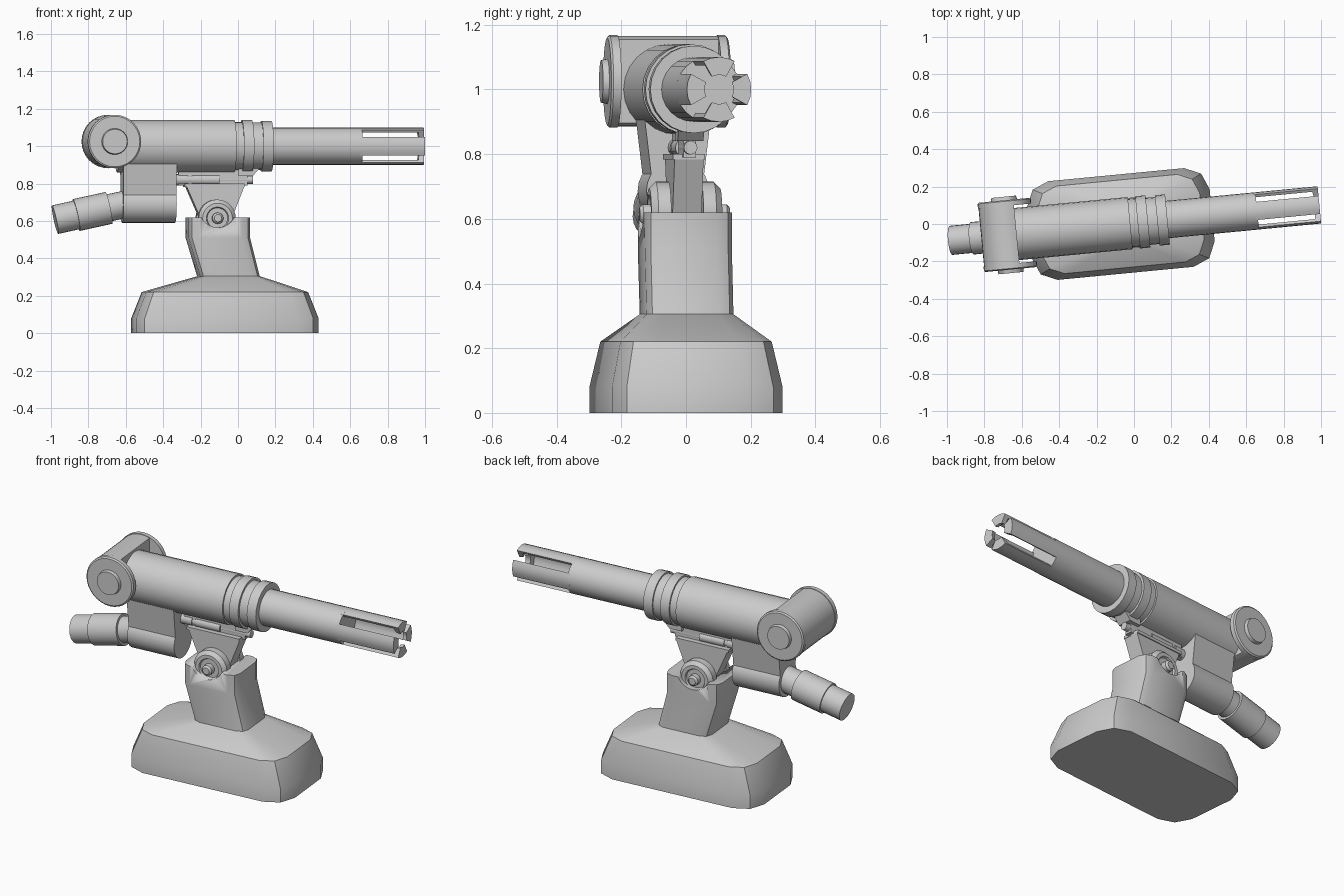
import bpy, bmesh
from math import sin, cos, pi, radians
from mathutils import Matrix, Vector

if "Cube" in bpy.data.objects:
    bpy.data.objects.remove(bpy.data.objects["Cube"])

# everything is built with the barrel along local x, then turned into place
PLACE = Matrix.Translation((-0.07, 0, 0)) @ Matrix.Rotation(radians(5.5), 4, 'Z')
AXIS_Z = 1.0


def loft(name, loops, smooth=30):
    """Skin a list of equal-length closed loops and cap both ends."""
    bm = bmesh.new()
    rings = [[bm.verts.new(PLACE @ Vector(p)) for p in loop] for loop in loops]
    n = len(rings[0])
    for a, b in zip(rings, rings[1:]):
        for i in range(n):
            j = (i + 1) % n
            bm.faces.new((a[i], a[j], b[j], b[i]))
    bm.faces.new(rings[0][::-1])
    bm.faces.new(rings[-1])
    bmesh.ops.recalc_face_normals(bm, faces=bm.faces)
    mesh = bpy.data.meshes.new(name)
    bm.to_mesh(mesh)
    bm.free()
    ob = bpy.data.objects.new(name, mesh)
    bpy.context.collection.objects.link(ob)
    bpy.ops.object.select_all(action='DESELECT')
    bpy.context.view_layer.objects.active = ob
    ob.select_set(True)
    bpy.ops.object.shade_smooth_by_angle(angle=radians(smooth))
    return ob


def lathe(name, profile, origin, axis=(1, 0, 0), sides=24):
    """Turn (distance, radius) pairs around an axis."""
    d = Vector(axis).normalized()
    u = d.cross(Vector((0, 0, 1))).normalized()
    v = d.cross(u)
    o = Vector(origin)
    return loft(name, [[o + d * t + r * (u * cos(2 * pi * i / sides) + v * sin(2 * pi * i / sides))
                        for i in range(sides)] for t, r in profile])


def rect(cx, hx, hy, z, c):
    """Rectangle with two-step chamfered corners."""
    q = [(hx, hy - c), (hx - .3 * c, hy - .3 * c), (hx - c, hy)]
    pts = q + [(-x, y) for x, y in q[::-1]] + [(-x, -y) for x, y in q] + [(x, -y) for x, y in q[::-1]]
    return [(cx + x, y, z) for x, y in pts]


def block(name, lower, upper):
    """Tapered box from two (x0, x1, half_width, z) ends."""
    return loft(name, [[(a, -h, z), (b, -h, z), (b, h, z), (a, h, z)] for a, b, h, z in (lower, upper)])


# pedestal
loft("base", [rect(0, .49, .265, 0, .125), rect(0, .49, .265, .08, .125),
              rect(0, .435, .235, .22, .11), rect(.02, .16, .135, .305, .05)])
neck = loft("neck", [rect(.02, .16, .135, .30, .05), rect(-.038, .165, .135, .51, .05),
                     rect(-.038, .165, .135, .62, .05)])

# rounded notch across the top of the neck
PX, PZ = -.05, .615
cutter = lathe("notch_cutter", [(-.3, .1), (.3, .1)], (PX, 0, PZ + .05), (0, 1, 0))
cutter.hide_render = True
bpy.context.view_layer.objects.active = neck
mod = neck.modifiers.new("notch", 'BOOLEAN')
mod.operation, mod.object, mod.solver = 'DIFFERENCE', cutter, 'EXACT'
bpy.ops.object.modifier_apply(modifier=mod.name)
bpy.data.objects.remove(cutter)

# tilt joint
for s, side in ((-1, "front"), (1, "back")):
    lathe("pivot_ear_" + side, [(.05, .1), (.09, .1), (.11, .08), (.11, .06), (.10, .055)],
          (PX, 0, PZ), (0, s, 0))
lathe("pivot_pin", [(-.14, .02), (-.13, .03), (.13, .03), (.14, .02)], (PX, 0, PZ), (0, 1, 0), 16)
block("tilt_bracket", (-.12, .02, .045, .58), (-.21, .10, .045, .785))
block("bracket_plate", (-.22, .10, .05, .783), (-.22, .10, .05, .80))
block("saddle", (-.25, .12, .02, .79), (-.25, .12, .02, .88))
lathe("slide_rod", [(-.30, .03), (-.20, .03), (-.20, .025), (-.18, .025), (-.18, .03), (-.03, .03),
                    (-.03, .021), (.15, .021)], (0, 0, .82), sides=16)
block("collar_tab", (.07, .145, .04, .84), (.07, .19, .04, .89))

# receiver, collars and barrel
lathe("receiver", [(-.58, .14), (.05, .14)], (0, 0, AXIS_Z))
lathe("collars", [(.04, .13), (.09, .13), (.09, .14), (.145, .14), (.145, .126), (.195, .126),
                  (.195, .135), (.25, .135), (.25, .09)], (0, 0, AXIS_Z))
lathe("barrel", [(.2, .1), (.732, .1)], (0, 0, AXIS_Z))

# four muzzle prongs, each a thin shell ending in a thick tip
def sector(x, inner, outer, mid, half=radians(29), steps=4):
    ang = [mid - half + 2 * half * i / steps for i in range(steps + 1)]
    pts = [(outer, a) for a in ang] + [(inner, a) for a in ang[::-1]]
    return [(x, r * cos(a), AXIS_Z + r * sin(a)) for r, a in pts]


for k in range(4):
    m = k * pi / 2
    loft(f"muzzle_prong_{k + 1}", [sector(.72, .084, .1, m), sector(1.035, .084, .1, m),
                                   sector(1.04, .052, .1, m), sector(1.066, .045, .1, m)])

# cross drum at the rear, flattened where it meets the receiver
DX, DZ, DR = -.61, 1.025, .14
loft("rear_drum", [[(min(DX + DR * cos(2 * pi * i / 32), -.56), y, DZ + DR * sin(2 * pi * i / 32))
                    for i in range(32)] for y in (-.17, .17)])
for s, side in ((-1, "front"), (1, "back")):
    lathe("drum_flange_" + side, [(.155, .143), (.18, .143), (.186, .135), (.186, .07),
                                  (.205, .066)], (DX, 0, DZ), (0, s, 0), 32)

# motor housing below the receiver
block("housing_mount", (-.553, -.268, .08, .72), (-.553, -.268, .105, .93))
lathe("housing", [(-.553, .097), (-.268, .097)], (0, 0, .687))

# hose connector slanting down and back
lathe("hose_connector", [(0, .073), (.126, .073), (.126, .087), (.305, .087), (.305, .078), (.422, .078)],
      (-.5, 0, .697), (-cos(radians(12.3)), 0, -sin(radians(12.3))))
